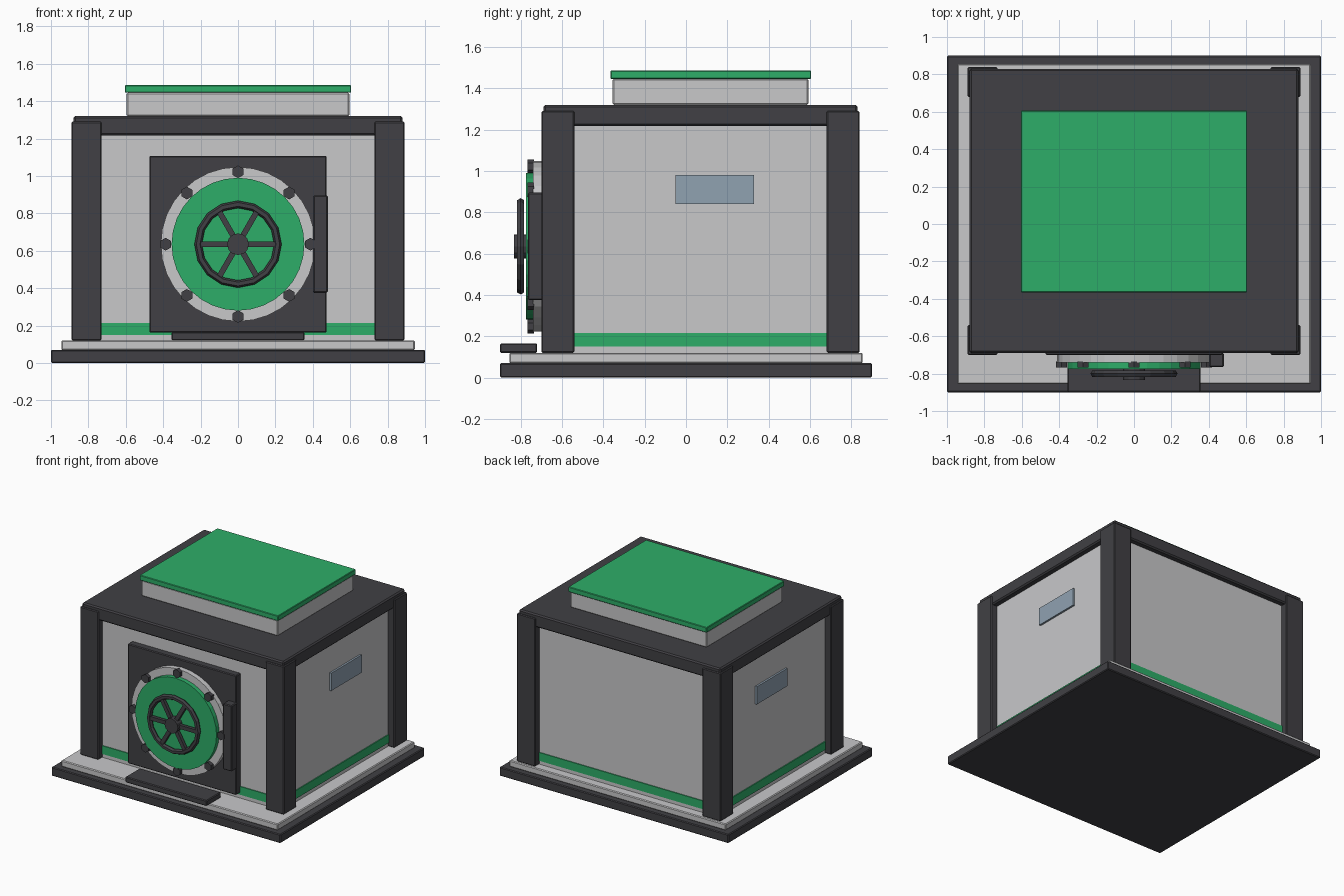
import bpy
from math import pi, cos, sin, radians
from mathutils import Vector

cube = bpy.data.objects.get("Cube")
if cube:
    bpy.data.objects.remove(cube, do_unlink=True)


def material(name, rgb):
    m = bpy.data.materials.new(name)
    m.use_nodes = True
    m.diffuse_color = (*rgb, 1)
    m.node_tree.nodes["Principled BSDF"].inputs["Base Color"].default_value = (*rgb, 1)
    return m


DARK = material("dark_steel", (0.052, 0.051, 0.058))
LIGHT = material("light_grey", (0.58, 0.58, 0.59))
GREEN = material("green", (0.027, 0.42, 0.14))
GLASS = material("blue_glass", (0.28, 0.36, 0.44))


def finish(name, mat, bevel=0):
    ob = bpy.context.object
    ob.name = name
    ob.data.materials.append(mat)
    if bevel:
        mod = ob.modifiers.new("Bevel", "BEVEL")
        mod.width = bevel
        mod.segments = 1
    return ob


def box(name, mat, x, y, z, bevel=0.006):
    """Box from (min, max) ranges on each axis."""
    lo, hi = Vector((x[0], y[0], z[0])), Vector((x[1], y[1], z[1]))
    bpy.ops.mesh.primitive_cube_add(size=1, location=(lo + hi) / 2)
    ob = bpy.context.object
    ob.scale = hi - lo
    bpy.ops.object.transform_apply(location=False, rotation=False, scale=True)
    return finish(name, mat, bevel)


def disc(name, mat, radius, y, sides, x=0, z=0.635):
    """Cylinder whose axis runs front to back."""
    bpy.ops.mesh.primitive_cylinder_add(
        vertices=sides, radius=radius, depth=y[1] - y[0],
        location=(x, sum(y) / 2, z), rotation=(pi / 2, 0, 0))
    return finish(name, mat)


# Base slabs and front step
box("base_slab", DARK, (-1, 1), (-0.9, 0.9), (0, 0.07))
box("upper_slab", LIGHT, (-0.945, 0.945), (-0.855, 0.855), (0.07, 0.12))
box("front_step", DARK, (-0.355, 0.355), (-0.9, -0.72), (0.12, 0.165))

# Room walls with green skirting
box("walls", LIGHT, (-0.835, 0.835), (-0.645, 0.785), (0.12, 1.25), 0)
box("skirting", GREEN, (-0.842, 0.842), (-0.652, 0.792), (0.15, 0.215), 0)

# Corner posts, roof and side windows
for side, s in (("left", 1), ("right", -1)):
    for end, y in (("front", -0.62), ("back", 0.76)):
        box(f"{end}_{side}_post", DARK, (s * 0.81 - 0.08, s * 0.81 + 0.08),
            (y - 0.08, y + 0.08), (0.12, 1.29))
    box(f"{side}_window", GLASS, (s * 0.84 - 0.01, s * 0.84 + 0.01),
        (-0.05, 0.33), (0.84, 0.98), 0)
box("roof", DARK, (-0.88, 0.88), (-0.69, 0.83), (1.217, 1.32), 0.01)
box("roof_hatch", LIGHT, (-0.595, 0.595), (-0.355, 0.592), (1.32, 1.445))
box("hatch_cover", GREEN, (-0.605, 0.605), (-0.365, 0.606), (1.445, 1.486), 0.004)

# Round door on its frame
CZ = 0.635
box("door_frame", DARK, (-0.474, 0.474), (-0.7, -0.64), (0.163, 1.107))
box("door_hinge", DARK, (0.402, 0.48), (-0.765, -0.69), (0.375, 0.895))
disc("door_ring", LIGHT, 0.413, (-0.74, -0.69), 32)
disc("door_disc", GREEN, 0.355, (-0.775, -0.7), 32)
for i in range(8):
    a = i * pi / 4
    disc(f"door_bolt_{i + 1}", DARK, 0.034, (-0.768, -0.735), 6,
         0.387 * cos(a), CZ + 0.387 * sin(a))

# Hand wheel
WY = -0.8
bpy.ops.mesh.primitive_torus_add(
    major_segments=16, minor_segments=6, major_radius=0.213, minor_radius=0.02,
    location=(0, WY, CZ), rotation=(pi / 2, 0, 0))
finish("wheel_rim", DARK)
disc("wheel_hub", DARK, 0.058, (-0.833, -0.77), 12)
for i in range(3):
    spoke = box(f"wheel_spoke_{i + 1}", DARK, (-0.21, 0.21),
                (WY - 0.013, WY + 0.013), (CZ - 0.015, CZ + 0.015), 0)
    spoke.rotation_euler.y = radians(60 * i)
